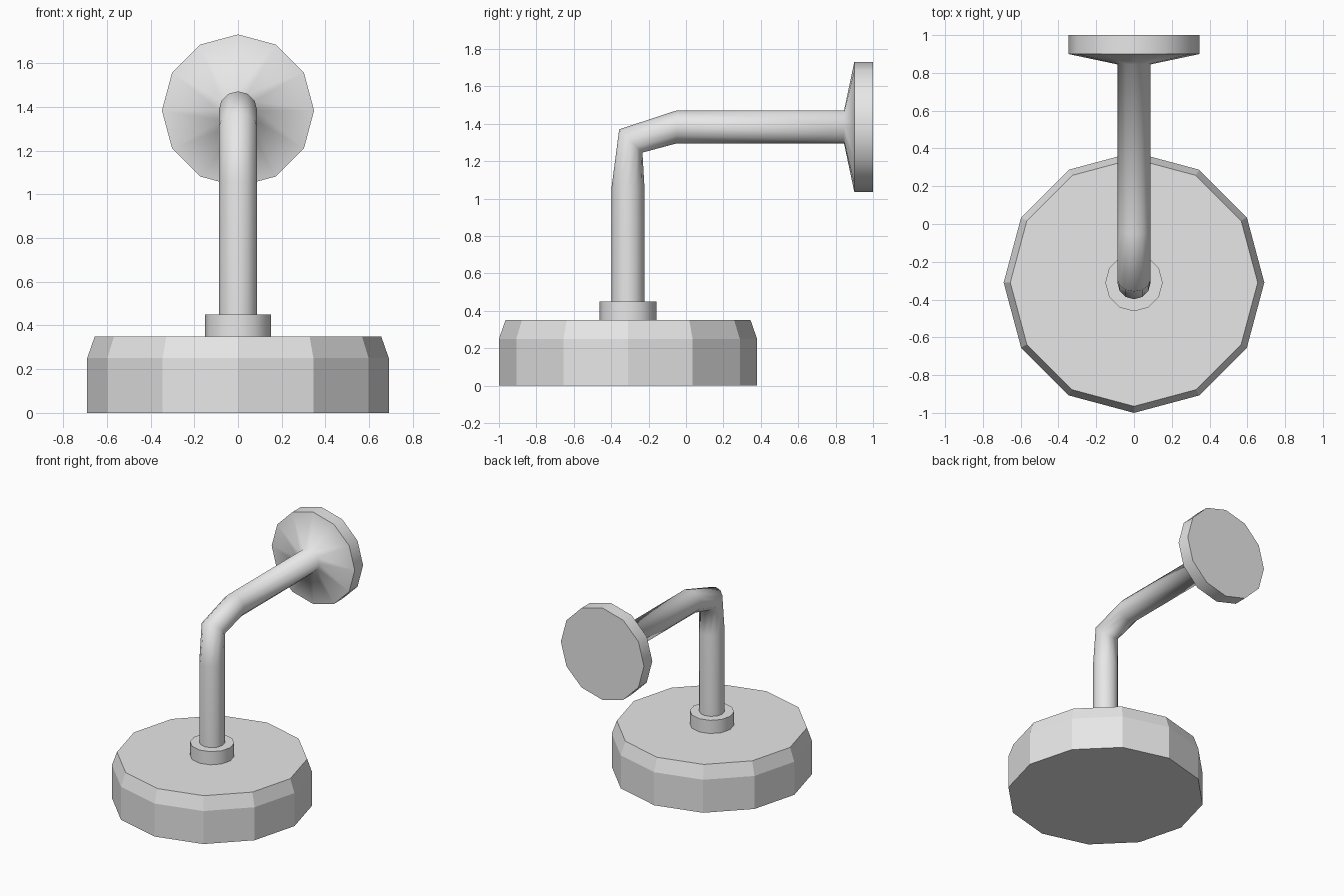
import bpy
import bmesh
from math import cos, sin, tau, radians
from mathutils import Vector

cube = bpy.data.objects.get("Cube")
if cube:
    bpy.data.objects.remove(cube, do_unlink=True)

SIDES = 12
HEAD_Y = -0.31
ARM_Z = 1.383
PIPE_R = 0.088

metal = bpy.data.materials.new("light_grey_metal")
metal.use_nodes = True
grey = (0.8, 0.8, 0.8, 1)
metal.diffuse_color = grey
metal.node_tree.nodes["Principled BSDF"].inputs["Base Color"].default_value = grey


def sweep(name, rings, smooth=True, sharp_rings=()):
    """Skin rings of (y, z, radius, tilt); tilt is the axis angle above +y."""
    bm = bmesh.new()
    loops = []
    for y, z, radius, tilt in rings:
        axis = Vector((0, cos(radians(tilt)), sin(radians(tilt))))
        u = Vector((1, 0, 0))
        v = axis.cross(u)
        loops.append([bm.verts.new(Vector((0, y, z)) + radius *
                                   (u * cos(tau * i / SIDES) + v * sin(tau * i / SIDES)))
                      for i in range(SIDES)])
    for low, high in zip(loops, loops[1:]):
        for i in range(SIDES):
            j = (i + 1) % SIDES
            bm.faces.new((low[i], low[j], high[j], high[i])).smooth = smooth
    bm.faces.new(loops[0][::-1])
    bm.faces.new(loops[-1])
    # Crisp borders where the outline turns a hard corner
    for k in sharp_rings:
        for i in range(SIDES):
            bm.edges.get((loops[k][i], loops[k][(i + 1) % SIDES])).smooth = False
    mesh = bpy.data.meshes.new(name)
    bm.to_mesh(mesh)
    bm.free()
    mesh.materials.append(metal)
    obj = bpy.data.objects.new(name, mesh)
    bpy.context.collection.objects.link(obj)
    return obj


# Faceted shower head with a chamfered top
sweep("shower_head", [(HEAD_Y, 0, 0.69, 90),
                      (HEAD_Y, 0.25, 0.69, 90),
                      (HEAD_Y, 0.35, 0.655, 90)], smooth=False)

# Collar joining head and pipe
sweep("collar", [(HEAD_Y, 0.34, 0.152, 90),
                 (HEAD_Y, 0.45, 0.152, 90)], sharp_rings=(0, 1))

# Bent pipe flaring into the wall flange
sweep("pipe_and_wall_flange", [(HEAD_Y, 0.42, PIPE_R, 90),
                               (HEAD_Y, 1.06, PIPE_R, 90),
                               (-0.295, 1.308, PIPE_R, 45),
                               (-0.05, ARM_Z, PIPE_R, 0),
                               (0.845, ARM_Z, PIPE_R, 0),
                               (0.90, ARM_Z, 0.348, 0),
                               (1.0, ARM_Z, 0.348, 0)], sharp_rings=(0, 5, 6))
